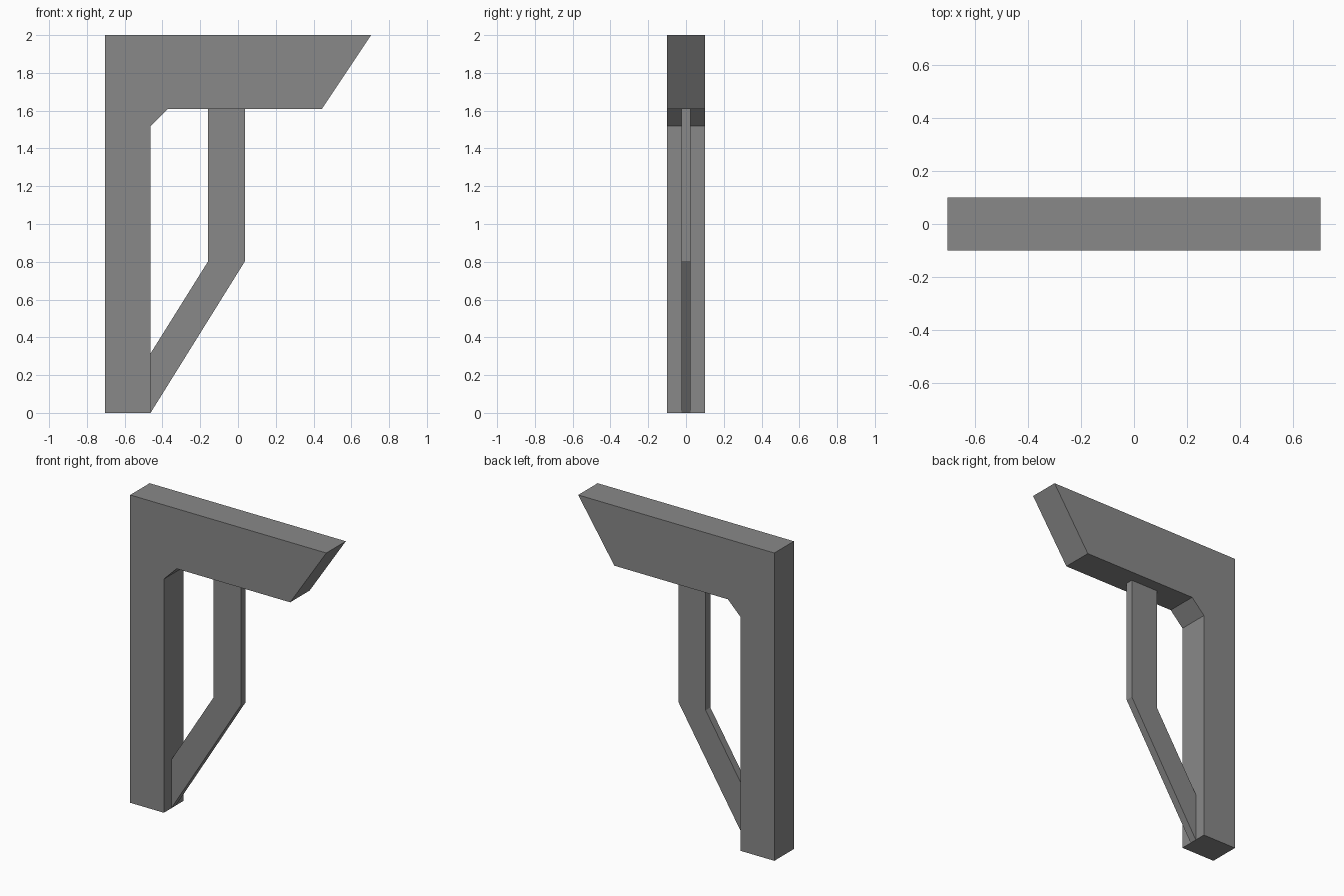
import bpy
import bmesh

if "Cube" in bpy.data.objects:
    bpy.data.objects.remove(bpy.data.objects["Cube"])

grey = bpy.data.materials.new("grey")
grey.diffuse_color = (0.25, 0.25, 0.25, 1)
grey.use_nodes = True
grey.node_tree.nodes["Principled BSDF"].inputs["Base Color"].default_value = grey.diffuse_color


def slab(name, profile, half_depth):
    """Extrude an x-z outline symmetrically along y."""
    bm = bmesh.new()
    face = bm.faces.new([bm.verts.new((x, -half_depth, z)) for x, z in profile])
    ext = bmesh.ops.extrude_face_region(bm, geom=[face])["geom"]
    verts = [g for g in ext if isinstance(g, bmesh.types.BMVert)]
    bmesh.ops.translate(bm, verts=verts, vec=(0, 2 * half_depth, 0))
    bmesh.ops.recalc_face_normals(bm, faces=bm.faces)
    mesh = bpy.data.meshes.new(name)
    bm.to_mesh(mesh)
    bm.free()
    mesh.materials.append(grey)
    obj = bpy.data.objects.new(name, mesh)
    bpy.context.collection.objects.link(obj)
    return obj


# Upright and slanted-end arm in one piece, with a chamfered inner corner
slab("bracket_frame", [(-0.705, 0), (-0.463, 0), (-0.463, 1.518), (-0.371, 1.61),
                       (0.445, 1.61), (0.705, 2), (-0.705, 2)], 0.1)

# Thin bent strut from the foot of the upright to the underside of the arm
slab("bent_strut", [(-0.463, 0), (0.037, 0.803), (0.037, 1.61),
                    (-0.158, 1.61), (-0.158, 0.803), (-0.463, 0.315)], 0.024)
